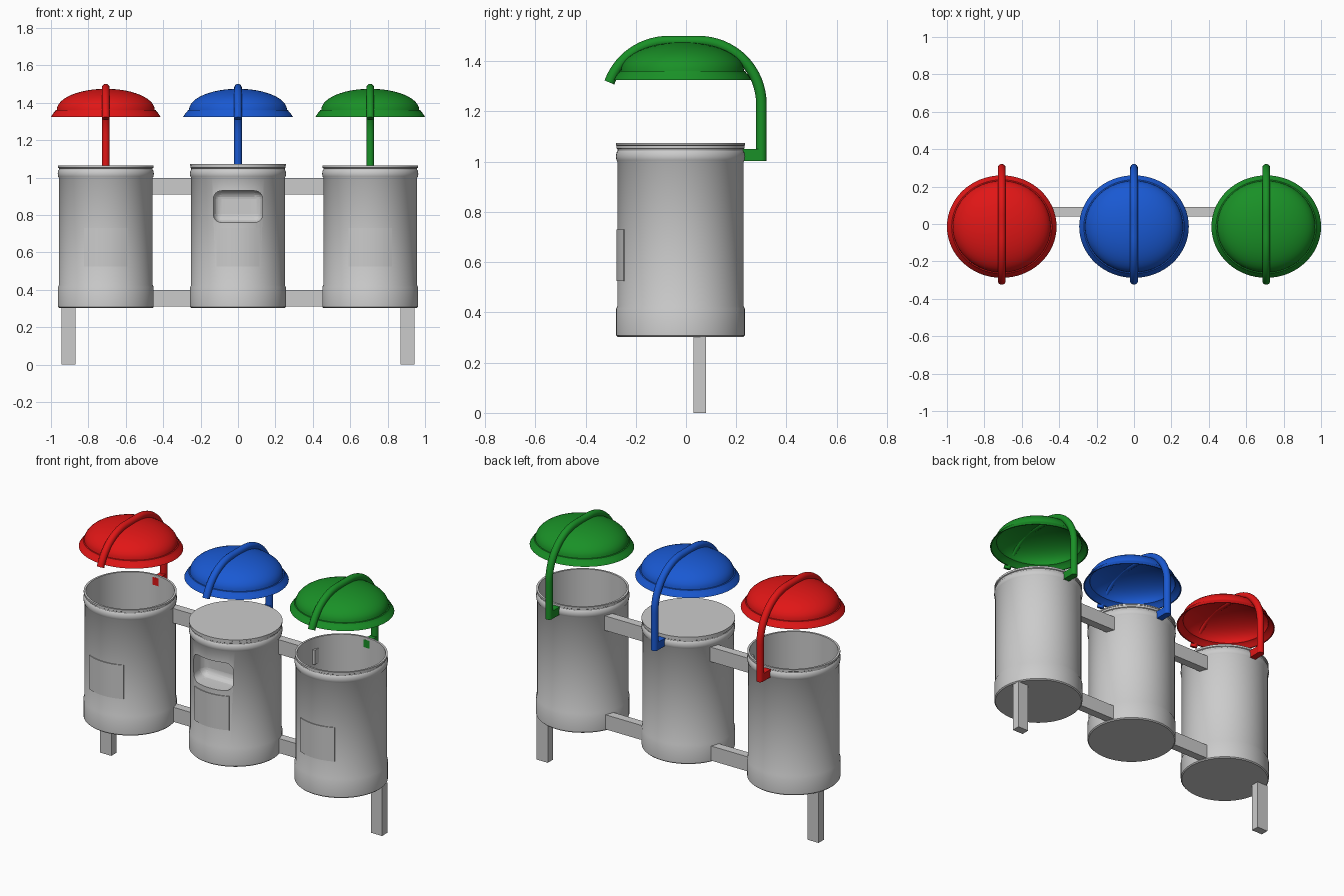
import bpy, bmesh, math
from mathutils import Vector

if "Cube" in bpy.data.objects:
    bpy.data.objects.remove(bpy.data.objects["Cube"])

BIN_Y = -0.022
PITCH = 0.707


def finish(name, bm, mat=None, angle=35):
    bmesh.ops.recalc_face_normals(bm, faces=bm.faces)
    me = bpy.data.meshes.new(name)
    bm.to_mesh(me)
    bm.free()
    ob = bpy.data.objects.new(name, me)
    bpy.context.collection.objects.link(ob)
    if mat:
        me.materials.append(mat)
    bpy.ops.object.select_all(action='DESELECT')
    ob.select_set(True)
    bpy.context.view_layer.objects.active = ob
    if angle:
        bpy.ops.object.shade_smooth_by_angle(angle=math.radians(angle))
    return ob


def lathe(name, profile, x, y, mat=None, sy=1.0, steps=64):
    """Revolve an (r, z) profile around a vertical axis at x, y."""
    bm = bmesh.new()
    vs = [bm.verts.new((r, 0, z)) for r, z in profile]
    es = [bm.edges.new(p) for p in zip(vs, vs[1:])]
    bmesh.ops.spin(bm, geom=vs + es, cent=(0, 0, 0), axis=(0, 0, 1),
                   angle=math.tau, steps=steps)
    bmesh.ops.remove_doubles(bm, verts=bm.verts, dist=1e-5)
    for v in bm.verts:
        v.co = Vector((v.co.x + x, v.co.y * sy + y, v.co.z))
    return finish(name, bm, mat)


def box(name, lo, hi, mat=None):
    bm = bmesh.new()
    bmesh.ops.create_cube(bm, size=1)
    for v in bm.verts:
        v.co = Vector([(a + b) / 2 + c * (b - a) for a, b, c in zip(lo, hi, v.co)])
    return finish(name, bm, mat, 0)


def tube(name, path, radius, x, mat, sides=16):
    """Round tube along a (y, z) path in the plane at x."""
    bm = bmesh.new()
    rings = []
    pts = [Vector((x, y, z)) for y, z in path]
    for i, p in enumerate(pts):
        t = (pts[min(i + 1, len(pts) - 1)] - pts[max(i - 1, 0)]).normalized()
        n = t.cross(Vector((1, 0, 0)))
        rings.append([bm.verts.new(p + radius * (math.cos(a) * n + math.sin(a) * Vector((1, 0, 0))))
                      for a in (math.tau * k / sides for k in range(sides))])
    for a, b in zip(rings, rings[1:]):
        for k in range(sides):
            j = (k + 1) % sides
            bm.faces.new((a[k], a[j], b[j], b[k]))
    bm.faces.new(rings[0])
    bm.faces.new(rings[-1])
    return finish(name, bm, mat)


def label_plate(name, x):
    """Thin curved plate wrapped on the front of a bin."""
    bm = bmesh.new()
    half, n = math.radians(27), 12
    cols = []
    for i in range(n + 1):
        a = -half + 2 * half * i / n
        cols.append([bm.verts.new((x + r * math.sin(a), BIN_Y - r * math.cos(a), z))
                     for r, z in ((0.245, 0.525), (0.2555, 0.525), (0.2555, 0.73), (0.245, 0.73))])
    for a, b in zip(cols, cols[1:]):
        for k in range(4):
            j = (k + 1) % 4
            bm.faces.new((a[k], a[j], b[j], b[k]))
    bm.faces.new(cols[0])
    bm.faces.new(cols[-1])
    return finish(name, bm)


# Outer bin profile: base band, wall, rolled ring, rim
outer = [(0, 0.303), (0.25, 0.303), (0.256, 0.309), (0.256, 0.415), (0.251, 0.425),
         (0.251, 1.0), (0.255, 1.006), (0.257, 1.02), (0.255, 1.036), (0.25, 1.043),
         (0.25, 1.05), (0.255, 1.053), (0.255, 1.065)]
open_bin = outer + [(0.243, 1.065), (0.243, 0.32), (0, 0.32)]
closed_bin = outer + [(0.257, 1.066), (0.257, 1.074), (0, 1.074)]

# Hood shell: flared lip, small step, shallow dome, then the inside
dome = [(0.262 * math.cos(a), 1.362 + 0.113 * math.sin(a))
        for a in (math.pi / 2 * i / 12 for i in range(13))]
dome[-1] = (0, 1.475)
inner = [(r * 0.97, z - 0.008) for r, z in reversed(dome)]
hood = [(0.286, 1.325), (0.293, 1.325), (0.280, 1.345), (0.270, 1.355), (0.268, 1.361)] + dome
hood += inner + [(0.262, 1.35), (0.274, 1.338), (0.286, 1.325)]

# Handle path: front arc, flat top, rear arc, post
path = [(-0.07 + 0.25 * math.cos(a), 1.23 + 0.25 * math.sin(a))
        for a in (math.radians(160 - 70 * i / 14) for i in range(15))]
path += [(0.05 + 0.25 * math.cos(a), 1.23 + 0.25 * math.sin(a))
         for a in (math.radians(90 - 90 * i / 16) for i in range(17))]
path += [(0.30, 1.12), (0.30, 1.003)]

colours = {'red': (0.75, 0.008, 0.008, 1), 'blue': (0.01, 0.1, 0.65, 1),
           'green': (0.01, 0.28, 0.02, 1)}
for i, (colour, rgba) in enumerate(colours.items()):
    x = (i - 1) * PITCH
    mat = bpy.data.materials.new(colour + '_paint')
    mat.diffuse_color = rgba
    mat.use_nodes = True
    mat.node_tree.nodes["Principled BSDF"].inputs["Base Color"].default_value = mat.diffuse_color
    body = lathe(colour + '_bin', closed_bin if i == 1 else open_bin, x, BIN_Y)
    label_plate(colour + '_label_plate', x)
    lathe(colour + '_hood', hood, x, -0.014, mat, sy=0.935)
    tube(colour + '_handle', path, 0.021, x, mat)
    box(colour + '_handle_bracket', (x - 0.02, 0.22, 1.003), (x + 0.02, 0.30, 1.05), mat)

    # Rounded deposit slot in the closed middle bin
    if i == 1:
        cut = box('slot_cutter', (-0.132, -0.40, 0.76), (0.132, -0.14, 0.93))
        bev = cut.modifiers.new('round', 'BEVEL')
        bev.width, bev.segments = 0.045, 6
        cut.hide_render = True
        cut.hide_viewport = False
        bo = body.modifiers.new('slot', 'BOOLEAN')
        bo.operation, bo.solver, bo.object = 'DIFFERENCE', 'EXACT', cut
        bpy.context.view_layer.objects.active = body
        bpy.ops.object.modifier_apply(modifier='slot')
        bpy.data.objects.remove(cut)
        body.select_set(True)
        bpy.ops.object.shade_smooth_by_angle(angle=math.radians(35))

# Rails between bins and the two outer legs
for side, s in (('left', -1), ('right', 1)):
    xs = sorted((s * 0.22, s * 0.487))
    for level, z in (('lower', 0.312), ('upper', 0.91)):
        box(f'{side}_{level}_rail', (xs[0], 0.04, z), (xs[1], 0.09, z + 0.088))
    box(f'{side}_leg', (s * 0.907 - 0.037, 0.03, 0), (s * 0.907 + 0.037, 0.08, 0.305))
